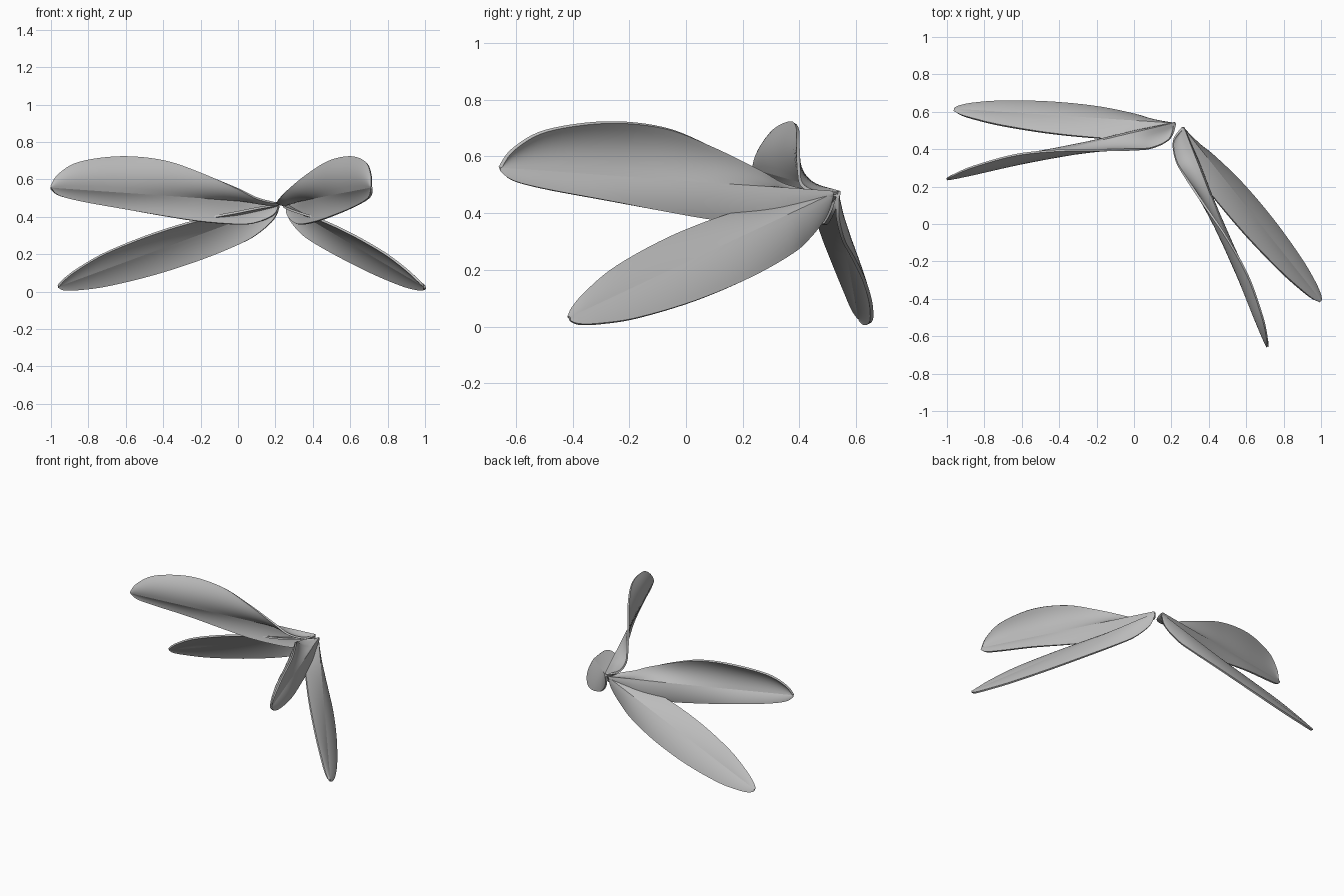
import bpy
import bmesh
import math
from mathutils import Matrix, Vector

old = bpy.data.objects.get("Cube")
if old:
    bpy.data.objects.remove(old, do_unlink=True)

grey = bpy.data.materials.new("wing grey")
grey.use_nodes = True
colour = (0.5, 0.5, 0.5, 1)
grey.diffuse_color = colour
grey.node_tree.nodes["Principled BSDF"].inputs["Base Color"].default_value = colour

STEPS = 6      # subdivisions between profile stations
PANEL = 8      # faces from vein to edge
THICKNESS = 0.012


def smooth_path(points):
    """Sample a smooth curve through the given points."""
    padded = [points[0]] + points + [points[-1]]
    path = []
    for a, b, c, d in zip(padded, padded[1:], padded[2:], padded[3:]):
        for i in range(STEPS):
            t = i / STEPS
            path.append(b + (c - a) * (t / 2)
                        + (a * 2 - b * 5 + c * 4 - d) * (t * t / 2)
                        + (b * 3 - a - c * 3 + d) * (t ** 3 / 2))
    return path + [points[-1]]


def build_wing(name, root, tip, stations, upper_bulge, lower_bulge, matrix):
    """Two curved panels that meet at a straight, creased vein."""
    root, tip = Vector(root), Vector(tip)
    upper = smooth_path([Vector((x, uy, uz)) for x, uy, uz, ly, lz in stations])
    lower = smooth_path([Vector((x, ly, lz)) for x, uy, uz, ly, lz in stations])
    bm = bmesh.new()
    rows = []
    for top, low in zip(upper, lower):
        t = (top.x - root.x) / (tip.x - root.x)
        vein = root.lerp(tip, min(max(t, 0), 1))
        row = []
        for k in range(-PANEL, PANEL + 1):
            f = abs(k) / PANEL
            edge, bulge = (top, upper_bulge) if k > 0 else (low, lower_bulge)
            side = (edge - vein).cross((tip - root).normalized())
            row.append(bm.verts.new(vein.lerp(edge, f) + side * bulge * f * (1 - f)))
        rows.append(row)
    for r, s in zip(rows, rows[1:]):
        for k in range(2 * PANEL):
            bm.faces.new((r[k], r[k + 1], s[k + 1], s[k])).smooth = True
        bm.edges.get((r[PANEL], s[PANEL])).smooth = False
    bm.transform(matrix)
    if matrix.determinant() < 0:
        bmesh.ops.reverse_faces(bm, faces=bm.faces)
    mesh = bpy.data.meshes.new(name)
    bm.to_mesh(mesh)
    bm.free()
    mesh.materials.append(grey)
    wing = bpy.data.objects.new(name, mesh)
    bpy.context.collection.objects.link(wing)
    shell = wing.modifiers.new("thickness", 'SOLIDIFY')
    shell.thickness = THICKNESS
    shell.offset = 0
    # keep the rim crisp
    rim = wing.modifiers.new("crisp rim", 'EDGE_SPLIT')
    rim.split_angle = math.radians(50)


# Stations from root to tip: x, upper edge y and z, lower edge y and z
front_stations = [
    (.22, .535, .475, .535, .46), (.19, .455, .476, .52, .41),
    (.1, .408, .50, .50, .37), (0, .398, .55, .483, .36),
    (-.2, .395, .635, .437, .375), (-.4, .393, .70, .403, .405),
    (-.63, .37, .72, .362, .445), (-.85, .31, .69, .302, .485),
    (-.96, .265, .625, .262, .515), (-1, .24, .56, .24, .55)]
hind_stations = [
    (.22, .53, .465, .535, .455), (.19, .49, .46, .535, .385),
    (.1, .455, .445, .555, .305), (0, .45, .425, .585, .25),
    (-.2, .46, .385, .625, .17), (-.45, .485, .31, .65, .09),
    (-.7, .525, .21, .655, .03), (-.85, .56, .125, .645, .01),
    (-.93, .585, .065, .63, .008), (-.96, .605, .03, .615, .02)]

# Mirror plane along the slanted body axis
centre = Matrix.Translation((.24, .525, 0))
heading = math.radians(242.4)
normal = Vector((-math.sin(heading), math.cos(heading), 0))
mirror = centre @ Matrix.Scale(-1, 4, normal) @ centre.inverted()

for side, matrix in (("right", Matrix.Identity(4)), ("left", mirror)):
    build_wing(side + "_front_wing", (.22, .54, .473), (-1, .24, .558),
               front_stations, .6, .3, matrix)
    build_wing(side + "_hind_wing", (.22, .535, .465), (-.96, .612, .03),
               hind_stations, -.2, .2, matrix)
